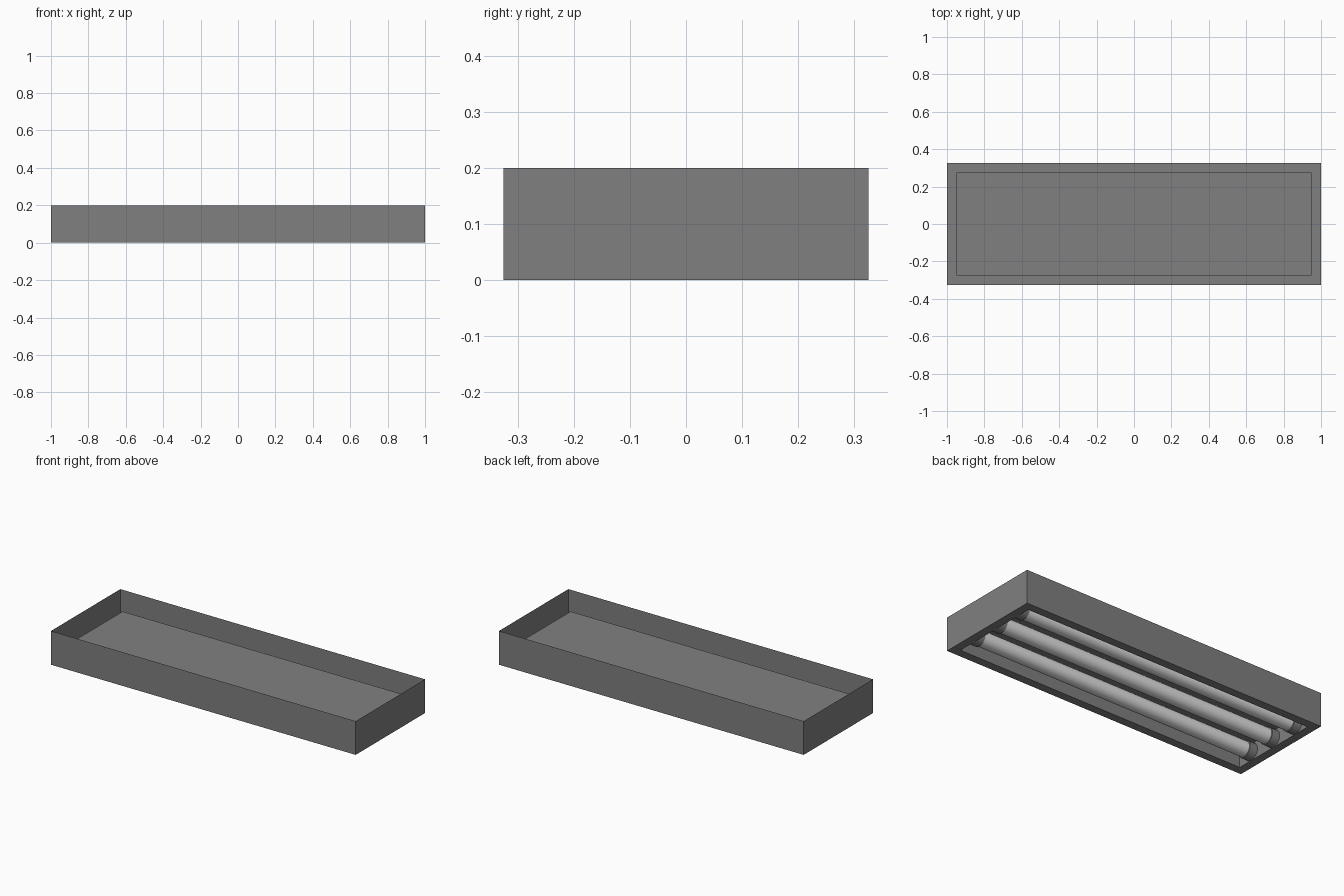
import bpy, bmesh, math
from mathutils import Matrix

if "Cube" in bpy.data.objects:
    bpy.data.objects.remove(bpy.data.objects["Cube"])


def material(name, value):
    m = bpy.data.materials.new(name)
    m.diffuse_color = (value, value, value, 1)
    m.use_nodes = True
    m.node_tree.nodes["Principled BSDF"].inputs["Base Color"].default_value = m.diffuse_color
    return m


grey = material("grey_metal", 0.216)
white = material("white_glass", 0.78)


def finish(bm, name, mat):
    mesh = bpy.data.meshes.new(name)
    bm.to_mesh(mesh)
    bm.free()
    mesh.materials.append(mat)
    ob = bpy.data.objects.new(name, mesh)
    bpy.context.collection.objects.link(ob)
    return ob


def rod(name, x0, x1, y, z, r, mat):
    bm = bmesh.new()
    place = Matrix.Translation(((x0 + x1) / 2, y, z)) @ Matrix.Rotation(math.pi / 2, 4, 'Y')
    bmesh.ops.create_cone(bm, cap_ends=True, segments=32, radius1=r, radius2=r,
                          depth=abs(x1 - x0), matrix=place)
    for f in bm.faces:
        f.smooth = len(f.verts) == 4
    for e in bm.edges:
        e.smooth = all(len(f.verts) == 4 for f in e.link_faces)
    return finish(bm, name, mat)


# Thin sheet housing: open-topped outer walls, bottom rim, inner walls, reflector panel
bm = bmesh.new()
rings = []
for hx, hy, z in [(1, 0.325, 0.2), (1, 0.325, 0), (0.95, 0.275, 0), (0.95, 0.275, 0.1)]:
    rings.append([bm.verts.new((sx * hx, sy * hy, z))
                  for sx, sy in ((-1, -1), (1, -1), (1, 1), (-1, 1))])
for a, b in zip(rings, rings[1:]):
    for i in range(4):
        j = (i + 1) % 4
        bm.faces.new((a[i], b[i], b[j], a[j]))
bm.faces.new(rings[-1][::-1])
finish(bm, "housing", grey)

# Three tubes with a socket at each end
for n, y in enumerate((-0.18, 0, 0.18), 1):
    rod(f"light_tube_{n}", -0.91, 0.91, y, 0.05, 0.044, white)
    for side, s in (("left", -1), ("right", 1)):
        rod(f"socket_{side}_{n}", s * 0.90, s * 0.95, y, 0.05, 0.0495, grey)
